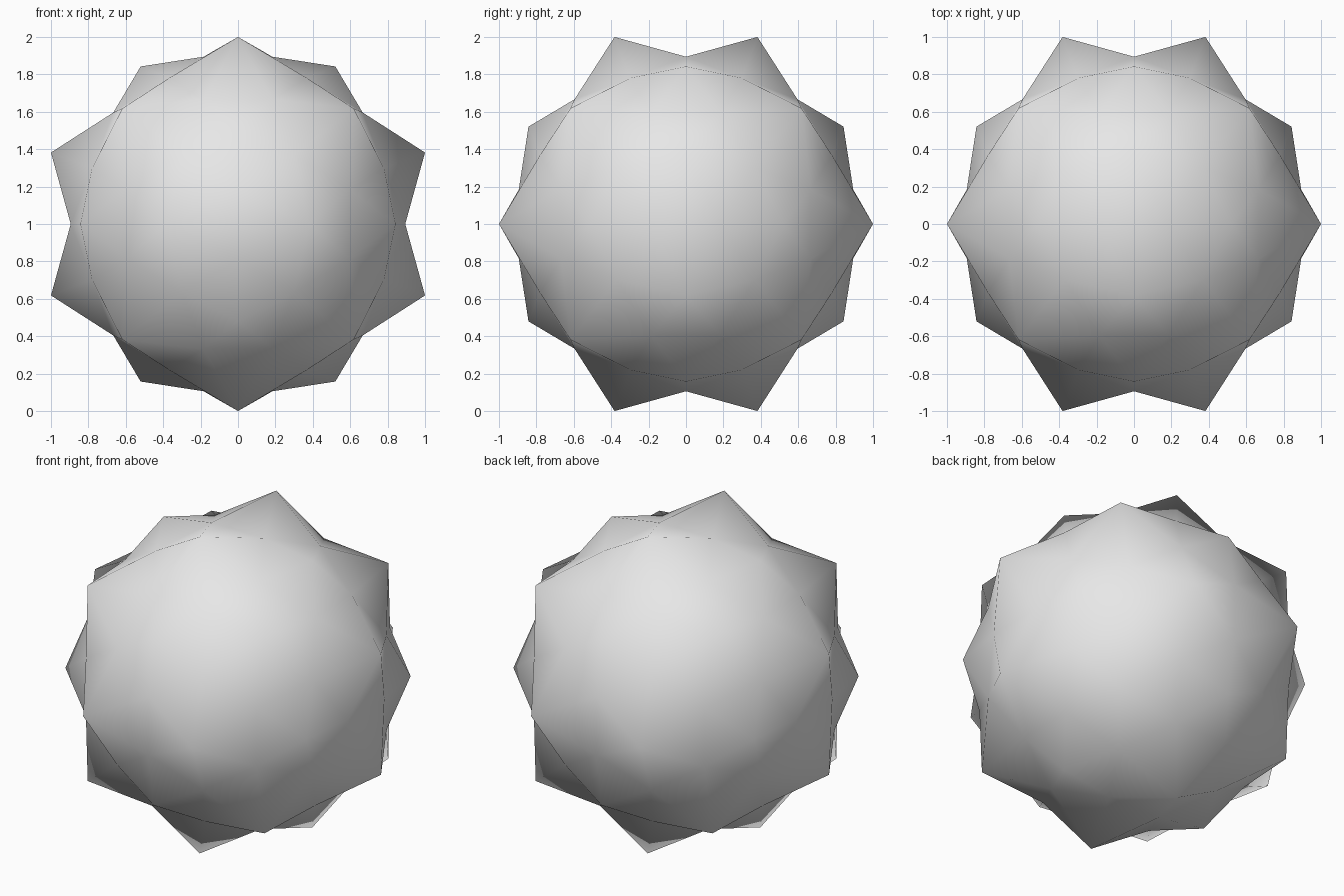
import bpy
import bmesh
import math
from mathutils import Vector

cube = bpy.data.objects.get("Cube")
if cube:
    bpy.data.objects.remove(cube, do_unlink=True)

PHI = (1 + math.sqrt(5)) / 2
CORE_RADIUS = 0.913                        # corners of the truncated core
TALL_RADIUS = math.hypot(1, 1 / PHI ** 2)  # points over the six-sided faces
SHORT_RADIUS = 0.99                        # points over the five-sided faces

# Twelve icosahedron axes
axes = []
for s in (-1, 1):
    for t in (-1, 1):
        p = (s, 0, t * PHI)
        axes += [Vector(p[k:] + p[:k]) for k in range(3)]

# Core: truncated icosahedron, corners at thirds of the icosahedron edges
bm = bmesh.new()
for p in axes:
    for q in axes:
        if 0.1 < (p - q).length < 2.1:
            bm.verts.new((2 * p + q).normalized() * CORE_RADIUS)
bmesh.ops.convex_hull(bm, input=bm.verts[:])
bmesh.ops.dissolve_limit(bm, angle_limit=math.radians(2),
                         verts=bm.verts[:], edges=bm.edges[:])

# Raise a pyramid on every face
for face in bm.faces[:]:
    radius = TALL_RADIUS if len(face.verts) == 6 else SHORT_RADIUS
    tip = bmesh.ops.poke(bm, faces=[face])["verts"][0]
    tip.co = tip.co.normalized() * radius

bmesh.ops.recalc_face_normals(bm, faces=bm.faces[:])
for face in bm.faces:
    face.smooth = True
bmesh.ops.translate(bm, verts=bm.verts[:], vec=(0, 0, 1))

mesh = bpy.data.meshes.new("faceted_star_ball")
bm.to_mesh(mesh)
bm.free()

# Plain grey
grey = bpy.data.materials.new("light_grey")
grey.use_nodes = True
colour = (0.8, 0.8, 0.8, 1)
grey.diffuse_color = colour
grey.node_tree.nodes["Principled BSDF"].inputs["Base Color"].default_value = colour
mesh.materials.append(grey)

star = bpy.data.objects.new("faceted_star_ball", mesh)
bpy.context.collection.objects.link(star)
